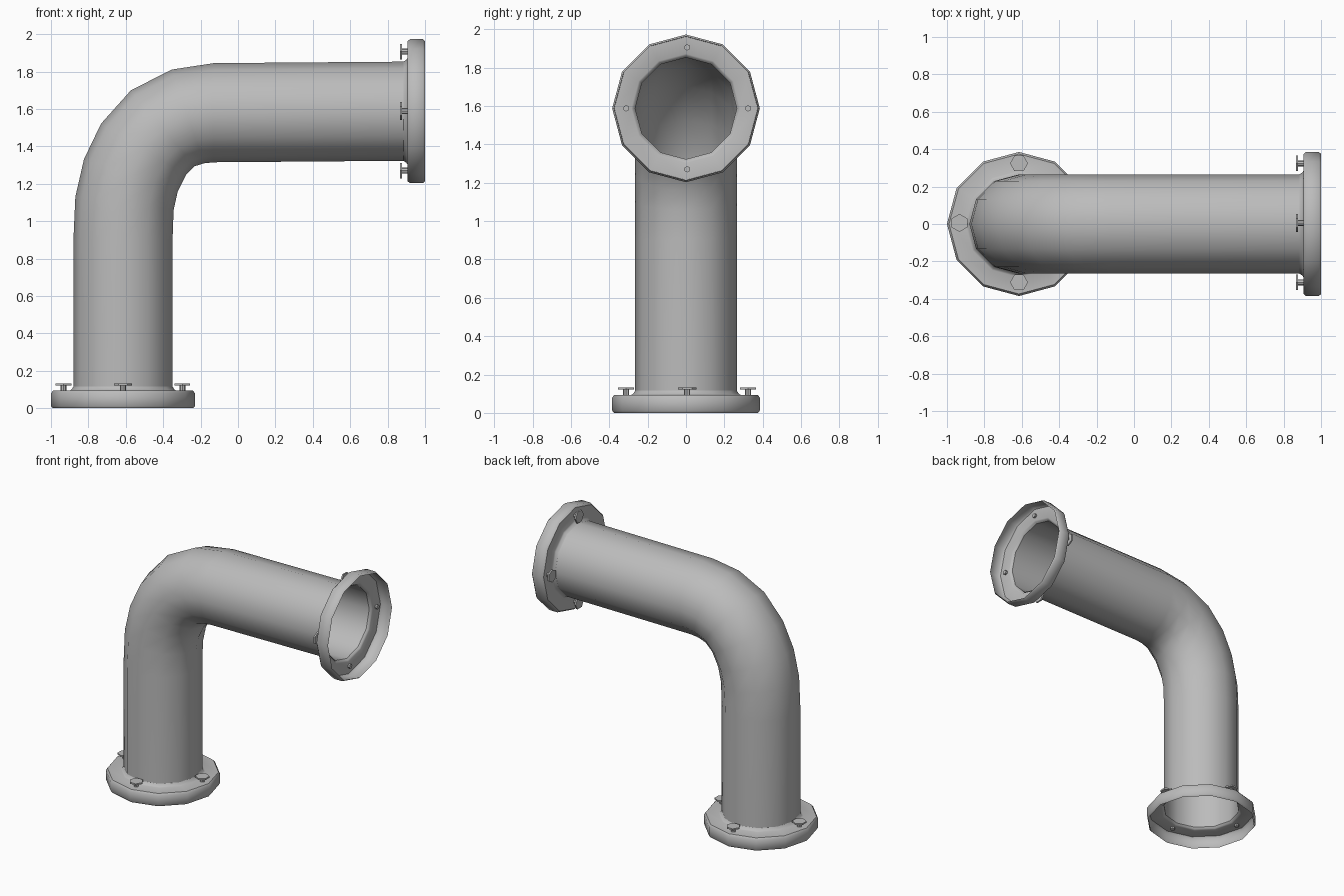
import bpy, bmesh
from math import sin, cos, pi, radians
from mathutils import Matrix, Vector

cube = bpy.data.objects.get("Cube")
if cube:
    bpy.data.objects.remove(cube)

SIDES = 12
PIPE_R = 0.265
AXIS_X, AXIS_Z = -0.615, 1.588

steel = bpy.data.materials.new("grey_steel")
steel.use_nodes = True
steel.diffuse_color = (0.5, 0.5, 0.5, 1)
steel.node_tree.nodes["Principled BSDF"].inputs["Base Color"].default_value = (0.5, 0.5, 0.5, 1)


def finish(bm, name, angle, matrix=Matrix()):
    mesh = bpy.data.meshes.new(name)
    bm.to_mesh(mesh)
    bm.free()
    mesh.materials.append(steel)
    obj = bpy.data.objects.new(name, mesh)
    obj.matrix_world = matrix
    bpy.context.collection.objects.link(obj)
    bpy.ops.object.select_all(action="DESELECT")
    obj.select_set(True)
    bpy.context.view_layer.objects.active = obj
    bpy.ops.object.shade_smooth_by_angle(angle=radians(angle))
    return obj


def loft(bm, rings):
    """Join successive rings of points with quads."""
    loops = [[bm.verts.new(p) for p in ring] for ring in rings]
    for a, b in zip(loops, loops[1:]):
        for i in range(SIDES):
            j = (i + 1) % SIDES
            bm.faces.new((a[i], a[j], b[j], b[i]))


def pipe_ring(x, z, tilt):
    t = radians(tilt)
    out, side = Vector((-cos(t), 0, sin(t))), Vector((0, -1, 0))
    angles = [2 * pi * i / SIDES for i in range(SIDES)]
    return [Vector((x, 0, z)) + PIPE_R * (cos(a) * out + sin(a) * side) for a in angles]


# Bent pipe: centre x, centre z, tilt of each ring
path = [
    (AXIS_X, 0.11, 0), (AXIS_X, 0.9, 0), (-0.607, 1.095, 7.6),
    (-0.573, 1.245, 19), (-0.505, 1.385, 31), (-0.402, 1.497, 50),
    (-0.268, 1.56, 71), (-0.13, 1.58, 90), (0.89, AXIS_Z, 90),
]
bm = bmesh.new()
loft(bm, [pipe_ring(*p) for p in path])
finish(bm, "bent_pipe", 50)

# Open-backed flange: radius and height, from the rim to the pipe
flange_profile = [(0.375, 0), (0.385, 0.012), (0.385, 0.08), (0.374, 0.094),
                  (0.285, 0.094), (0.275, 0.1), (PIPE_R, 0.116)]


def make_flange(name, matrix):
    bm = bmesh.new()
    loft(bm, [[(r * cos(2 * pi * i / SIDES), r * sin(2 * pi * i / SIDES), z)
               for i in range(SIDES)] for r, z in flange_profile])
    finish(bm, name, 50, matrix)


def make_bolt(name, matrix):
    bm = bmesh.new()
    # Flat six-sided head on a thin shank that passes through the plate
    for sides, radius, low, high in ((6, 0.048, 0.122, 0.133), (8, 0.016, 0.078, 0.124)):
        bmesh.ops.create_cone(bm, cap_ends=True, segments=sides, radius1=radius,
                              radius2=radius, depth=high - low,
                              matrix=Matrix.Translation((0, 0, (low + high) / 2)))
    # Turn the head's corners to point along the rim
    bmesh.ops.rotate(bm, verts=bm.verts, matrix=Matrix.Rotation(pi / 2, 3, "Z"))
    for v in bm.verts:
        v.co.x, v.co.y = v.co.y, -v.co.x
    bmesh.ops.recalc_face_normals(bm, faces=bm.faces)
    finish(bm, name, 30, matrix)


bottom = Matrix.Translation((AXIS_X, 0, 0))
end = Matrix.Translation((1, 0, AXIS_Z)) @ Matrix.Rotation(-pi / 2, 4, "Y")
for label, frame in (("bottom", bottom), ("end", end)):
    make_flange(label + "_flange", frame)
    for k in range(4):
        place = (Matrix.Translation((0, 0.006, 0)) @ Matrix.Rotation(k * pi / 2, 4, "Z")
                 @ Matrix.Translation((0.318, 0, 0)))
        make_bolt(f"{label}_bolt_{k + 1}", frame @ place)
